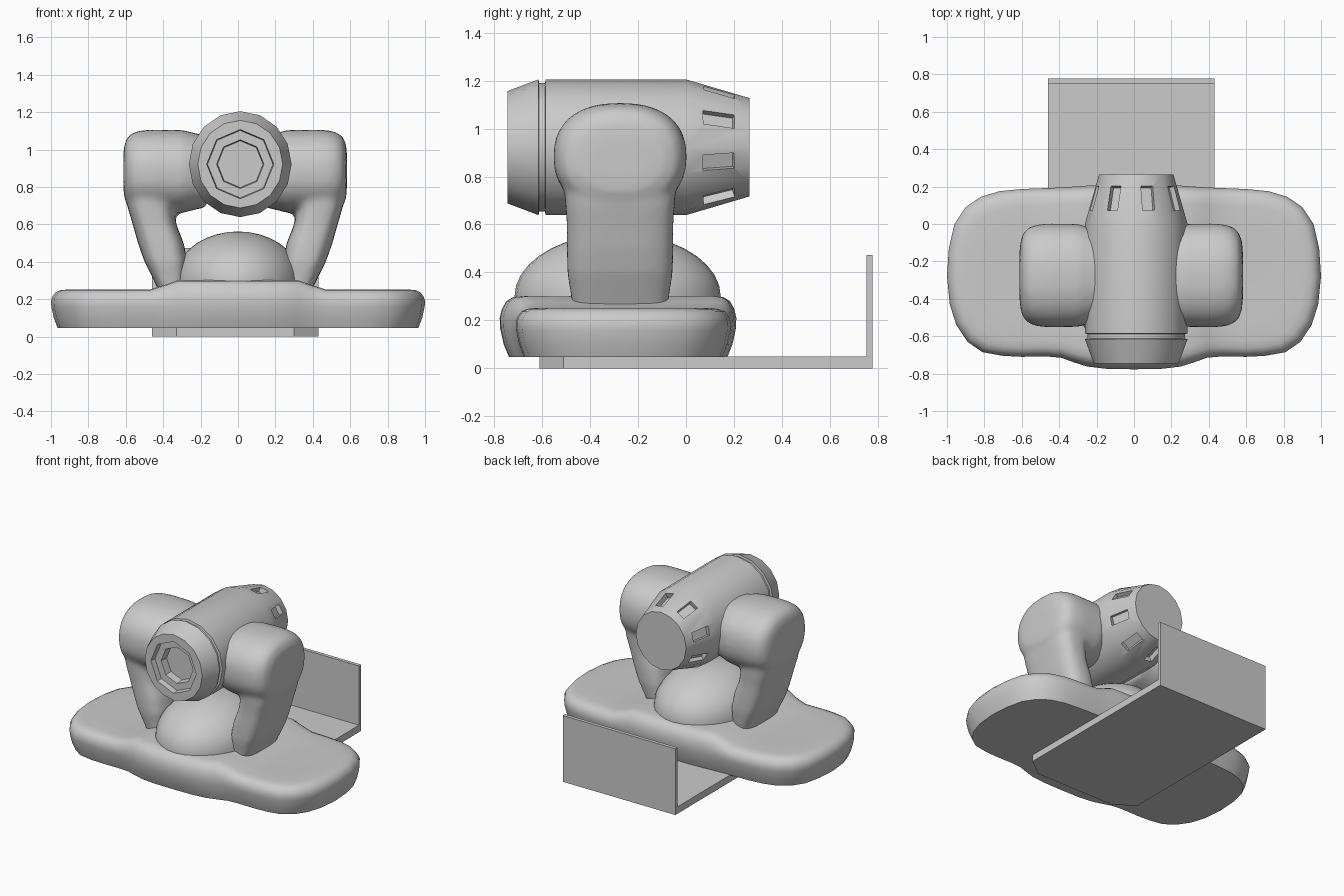
import bpy, bmesh
from math import sin, cos, pi, radians, copysign
from mathutils import Matrix, Vector

if "Cube" in bpy.data.objects:
    bpy.data.objects.remove(bpy.data.objects["Cube"])

CY = -0.275          # y of the dome and arm axis


def loft(bm, rings):
    """Skin a list of equal-length point rings and cap both ends."""
    vs = [[bm.verts.new(p) for p in r] for r in rings]
    n = len(vs[0])
    for a, b in zip(vs, vs[1:]):
        for i in range(n):
            j = (i + 1) % n
            bm.faces.new((a[i], a[j], b[j], b[i]))
    bm.faces.new(vs[0][::-1])
    bm.faces.new(vs[-1])


def finish(name, bm, angle=40):
    bmesh.ops.remove_doubles(bm, verts=bm.verts, dist=0.0005)
    bmesh.ops.recalc_face_normals(bm, faces=bm.faces)
    me = bpy.data.meshes.new(name)
    bm.to_mesh(me)
    bm.free()
    ob = bpy.data.objects.new(name, me)
    bpy.context.collection.objects.link(ob)
    if angle:
        smooth(ob, angle)
    return ob


def smooth(ob, angle):
    bpy.ops.object.select_all(action='DESELECT')
    ob.select_set(True)
    bpy.context.view_layer.objects.active = ob
    bpy.ops.object.shade_smooth_by_angle(angle=radians(angle))


def apply_modifiers(ob):
    dg = bpy.context.evaluated_depsgraph_get()
    me = bpy.data.meshes.new_from_object(ob.evaluated_get(dg))
    ob.modifiers.clear()
    ob.data = me


def superellipse(a, b, power, n=32):
    pts = []
    for i in range(n):
        c, s = cos(2 * pi * i / n), sin(2 * pi * i / n)
        pts.append((copysign(a * abs(c) ** (2 / power), c),
                    copysign(b * abs(s) ** (2 / power), s)))
    return pts


def box(bm, lo, hi):
    lo, hi = Vector(lo), Vector(hi)
    m = Matrix.Translation((lo + hi) / 2) @ Matrix.Diagonal((*(hi - lo), 1))
    bmesh.ops.create_cube(bm, size=1, matrix=m)


# Winged base: half outline mirrored, rings pulled in towards a central spine
half = [(0, .21), (.15, .21), (.25, .205), (.32, .2), (.39, .195), (.47, .192),
        (.6, .187), (.72, .175), (.82, .145), (.9, .09), (.96, 0), (.99, -.13),
        (1, -.28), (.985, -.43), (.95, -.54), (.89, -.63), (.81, -.685), (.7, -.705),
        (.6, -.71), (.47, -.708), (.39, -.715), (.32, -.74), (.25, -.762),
        (.15, -.774), (0, -.777)]
outline = half + [(-x, y) for x, y in half[-2:0:-1]]


def base_ring(inset, z):
    t, pts = 1 - inset / .45, []
    for x, y in outline:
        sx = max(-.55, min(.55, x))
        px, py = sx + (x - sx) * t, CY + (y - CY) * t
        k = max(0, min(1, (.46 - abs(px)) / .14))
        rise = .05 * k * k * (3 - 2 * k) * max(0, min(1, (z - .15) / .1))
        pts.append((px, py, z + rise))
    return pts


bm = bmesh.new()
loft(bm, [base_ring(d, z) for d, z in
          [(.45, .047), (.035, .047), (.015, .1), (.002, .16), (0, .19), (.008, .215),
           (.025, .237), (.05, .248), (.09, .252), (.2, .25), (.33, .249), (.45, .249)]])
finish("base", bm)

# Dome on the base
bm = bmesh.new()
rings = [superellipse(.34, .43, 2)] * 2
levels = [(1, .26), (1, .3)] + [(cos(a * pi / 18), .3 + .262 * sin(a * pi / 18))
                                for a in (1, 2, 3, 4, 5, 6, 7, 8, 8.9)]
loft(bm, [[(x * s, CY - .01 + y * s, z) for x, y in rings[0]] for s, z in levels])
finish("dome", bm)

# Arms: rounded barrel fused with a leaning leg
for side, label in ((1, "right"), (-1, "left")):
    bm = bmesh.new()
    loft(bm, [[(side * x - .015, CY + u * s, .883 + v * s)
               for u, v in superellipse(.278, .224, 2.35)]
              for x, s in [(.15, .85), (.22, .92), (.28, .99), (.44, 1), (.5, .98),
                           (.545, .93), (.575, .83), (.592, .66), (.598, .4)]])
    loft(bm, [[(side * ((xi + xo) / 2 + u) - .015, CY + v, z)
               for u, v in superellipse((xo - xi) / 2, w, 3.2)]
              for z, xi, xo, w in [(.2, .27, .39, .19), (.27, .265, .42, .2),
                                   (.4, .255, .485, .22), (.5, .275, .52, .222),
                                   (.6, .315, .548, .222), (.68, .33, .572, .228),
                                   (.78, .33, .59, .235), (.88, .34, .592, .2)]])
    arm = finish(label + "_arm", bm, 0)
    rm = arm.modifiers.new("fuse", 'REMESH')
    rm.mode, rm.voxel_size, rm.use_smooth_shade = 'VOXEL', .018, True
    sm = arm.modifiers.new("soften", 'SMOOTH')
    sm.factor, sm.iterations = .5, 6
    apply_modifiers(arm)
    smooth(arm, 60)

# Camera head: lathed barrel with groove, tapered back and stepped lens recess
HX, HZ, SEG = .012, .922, 16


def head_ring(y, r, octagon=False):
    pts = []
    for i in range(SEG):
        a = 2 * pi * i / SEG
        k = r * (cos(pi / 8) if octagon and i % 2 else 1)
        pts.append((HX + .97 * k * sin(a), y, HZ + k * cos(a)))
    return pts


profile = [(-.65, .125, 1), (-.705, .13, 1), (-.705, .18, 1), (-.745, .185, 1),
           (-.745, .234, 0), (-.615, .283, 0), (-.612, .268, 0), (-.588, .268, 0),
           (-.585, .283, 0), (0, .283, 0), (.265, .2, 0)]
profile[-1] = (.265, .205, 0)
bm = bmesh.new()
loft(bm, [head_ring(*p) for p in profile])
head = finish("camera_head", bm, 0)

# Vent slots cut around the tapered back
bm = bmesh.new()
for i in range(8):
    m = (Matrix.Translation((HX, .138, HZ)) @ Matrix.Rotation(radians(15 + 45 * i), 4, 'Y')
         @ Matrix.Translation((0, 0, .238)) @ Matrix.Rotation(radians(-16), 4, 'X')
         @ Matrix.Diagonal((.065, .135, .07, 1)))
    bmesh.ops.create_cube(bm, size=1, matrix=m)
cutter = finish("vent_cutter", bm, 0)
cutter.hide_render = True
cut = head.modifiers.new("vents", 'BOOLEAN')
cut.operation, cut.solver, cut.object = 'DIFFERENCE', 'EXACT', cutter
apply_modifiers(head)
bpy.data.objects.remove(cutter)
smooth(head, 25)

# Wall bracket: floor plate with clipped front corners, and back plate
plan = [(-.46, .775), (-.46, -.51), (-.33, -.61), (.3, -.61), (.43, -.51), (.43, .775)]
bm = bmesh.new()
loft(bm, [[(x, y, z) for x, y in plan] for z in (0, .05)])
finish("bracket_floor", bm, 0)
bm = bmesh.new()
box(bm, (-.46, .752, 0), (.43, .777, .473))
finish("bracket_back", bm, 0)
